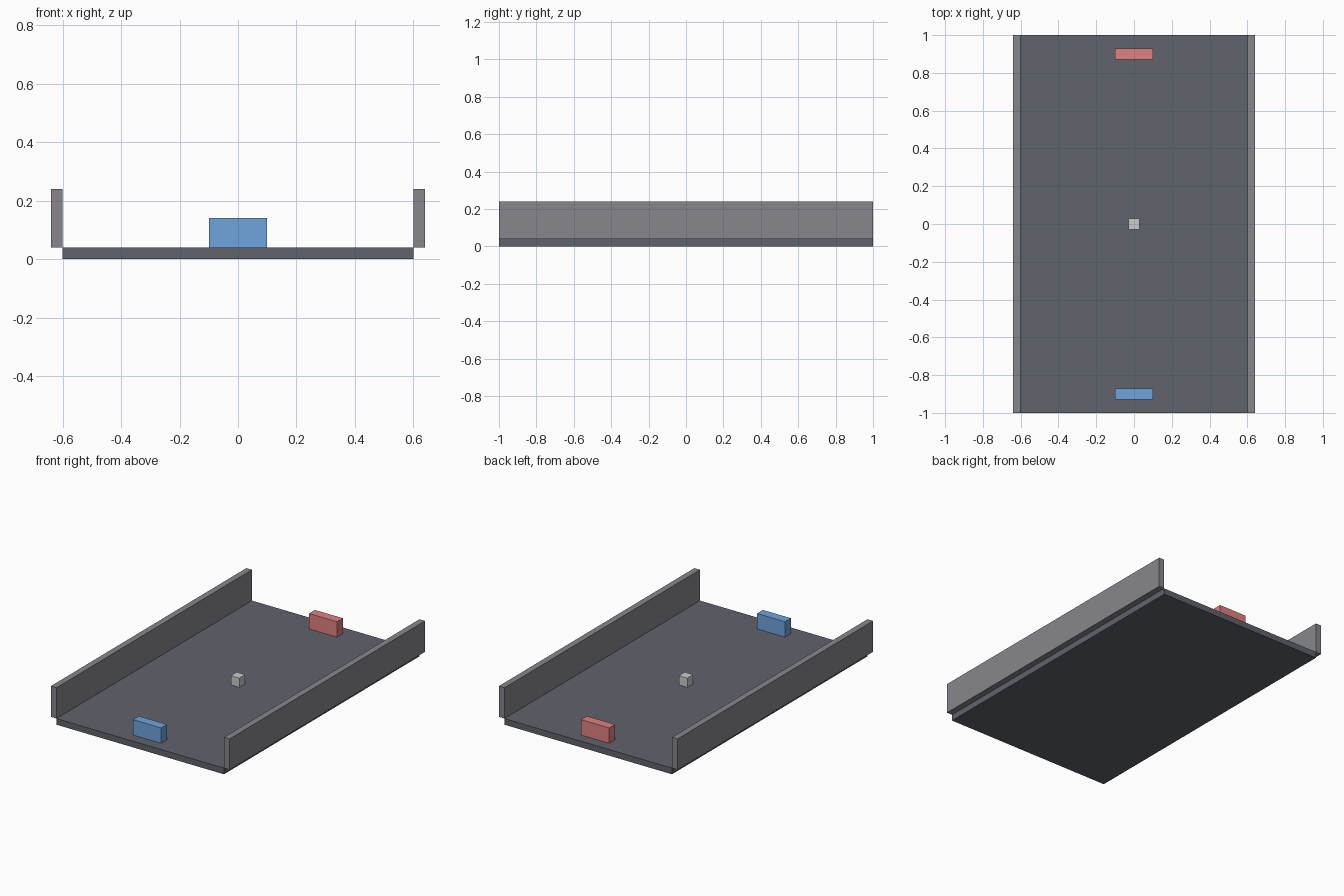
import bpy

if "Cube" in bpy.data.objects:
    bpy.data.objects.remove(bpy.data.objects["Cube"])


def material(name, rgb):
    mat = bpy.data.materials.new(name)
    mat.diffuse_color = (*rgb, 1)
    mat.use_nodes = True
    mat.node_tree.nodes["Principled BSDF"].inputs["Base Color"].default_value = mat.diffuse_color
    return mat


def box(name, center, size, mat=None):
    bpy.ops.mesh.primitive_cube_add(size=1, location=center)
    obj = bpy.context.object
    obj.name = name
    obj.scale = size
    bpy.ops.object.transform_apply(location=False, rotation=False, scale=True)
    if mat:
        obj.data.materials.append(mat)
    return obj


floor_mat = material("dark_floor", (0.12, 0.125, 0.15))
wall_mat = material("grey_wall", (0.24, 0.24, 0.265))
blue = material("blue", (0.16, 0.37, 0.72))
red = material("red", (0.74, 0.22, 0.22))

# Court floor
box("floor", (0, 0, 0.02), (1.2, 2, 0.04), floor_mat)

# Side walls, resting level with the floor top and just outside it
for side, s in (("left", -1), ("right", 1)):
    box(side + "_wall", (s * 0.62, 0, 0.14), (0.04, 2, 0.2), wall_mat)

# Paddles at both ends
for end, s, mat in (("front", -1, blue), ("back", 1, red)):
    box(end + "_paddle", (0, s * 0.9, 0.09), (0.2, 0.06, 0.1), mat)

# Cube ball in the middle
box("ball", (0, 0, 0.07), (0.06, 0.06, 0.06))
